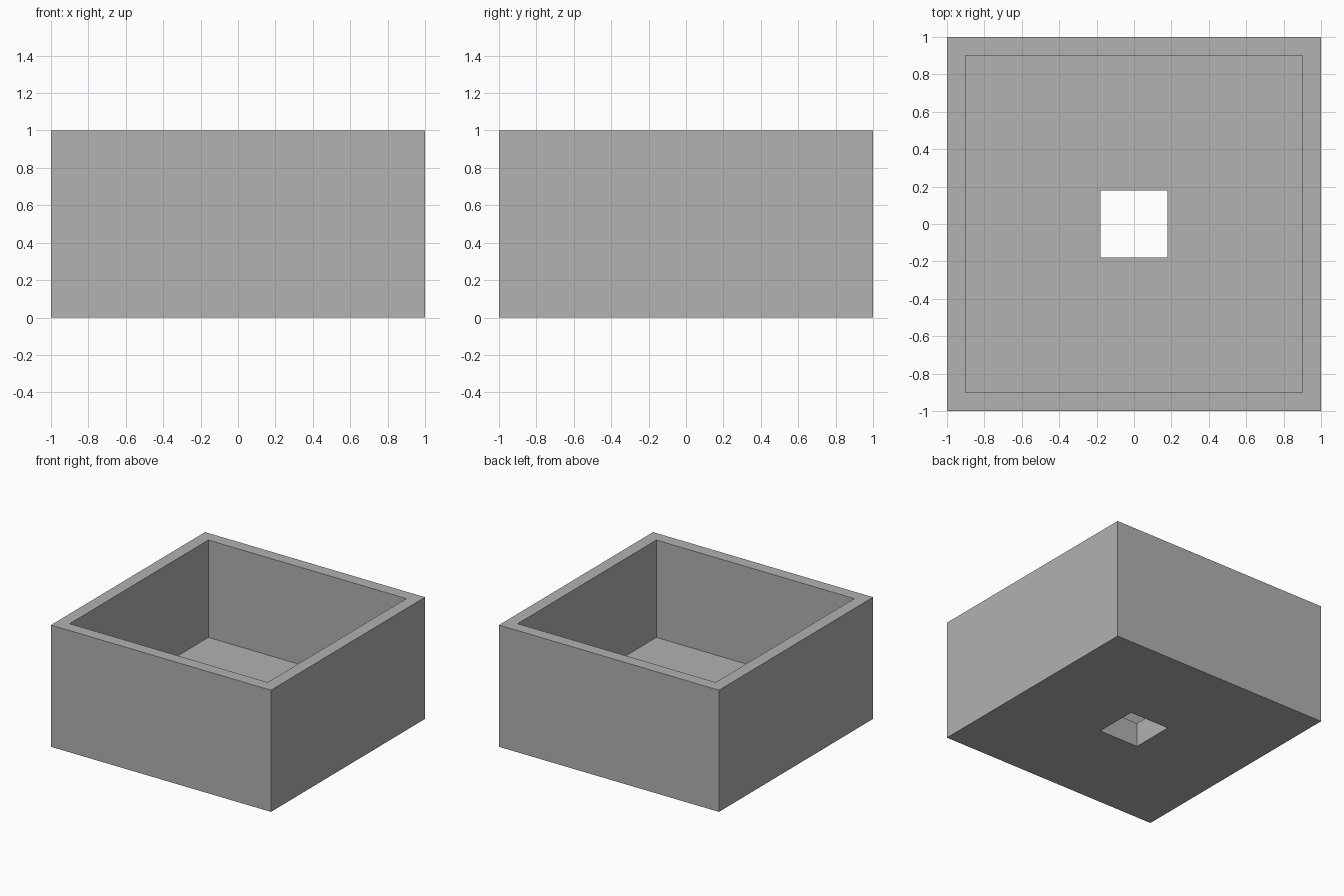
import bpy
import bmesh

cube = bpy.data.objects.get("Cube")
if cube:
    bpy.data.objects.remove(cube, do_unlink=True)

OUTER, INNER, HOLE = 1.0, 0.9, 0.18   # half widths
HEIGHT, FLOOR = 1.0, 0.2

# Single grey material
grey = bpy.data.materials.new("mid_grey")
grey.use_nodes = True
colour = (0.445, 0.445, 0.445, 1.0)
grey.diffuse_color = colour
grey.node_tree.nodes["Principled BSDF"].inputs["Base Color"].default_value = colour

# Cross-section of the planter, (half width, height), swept round four corners
profile = [(HOLE, 0), (OUTER, 0), (OUTER, HEIGHT),
           (INNER, HEIGHT), (INNER, FLOOR), (HOLE, FLOOR)]
corners = [(-1, -1), (1, -1), (1, 1), (-1, 1)]

bm = bmesh.new()
rings = [[bm.verts.new((sx * r, sy * r, z)) for sx, sy in corners]
         for r, z in profile]
for i, ring in enumerate(rings):
    following = rings[(i + 1) % len(rings)]
    for k in range(4):
        n = (k + 1) % 4
        bm.faces.new((ring[k], ring[n], following[n], following[k]))
bmesh.ops.recalc_face_normals(bm, faces=bm.faces)

# Open square box with a drain hole through its floor
mesh = bpy.data.meshes.new("planter_box")
bm.to_mesh(mesh)
bm.free()
mesh.materials.append(grey)
box = bpy.data.objects.new("planter_box", mesh)
bpy.context.collection.objects.link(box)
